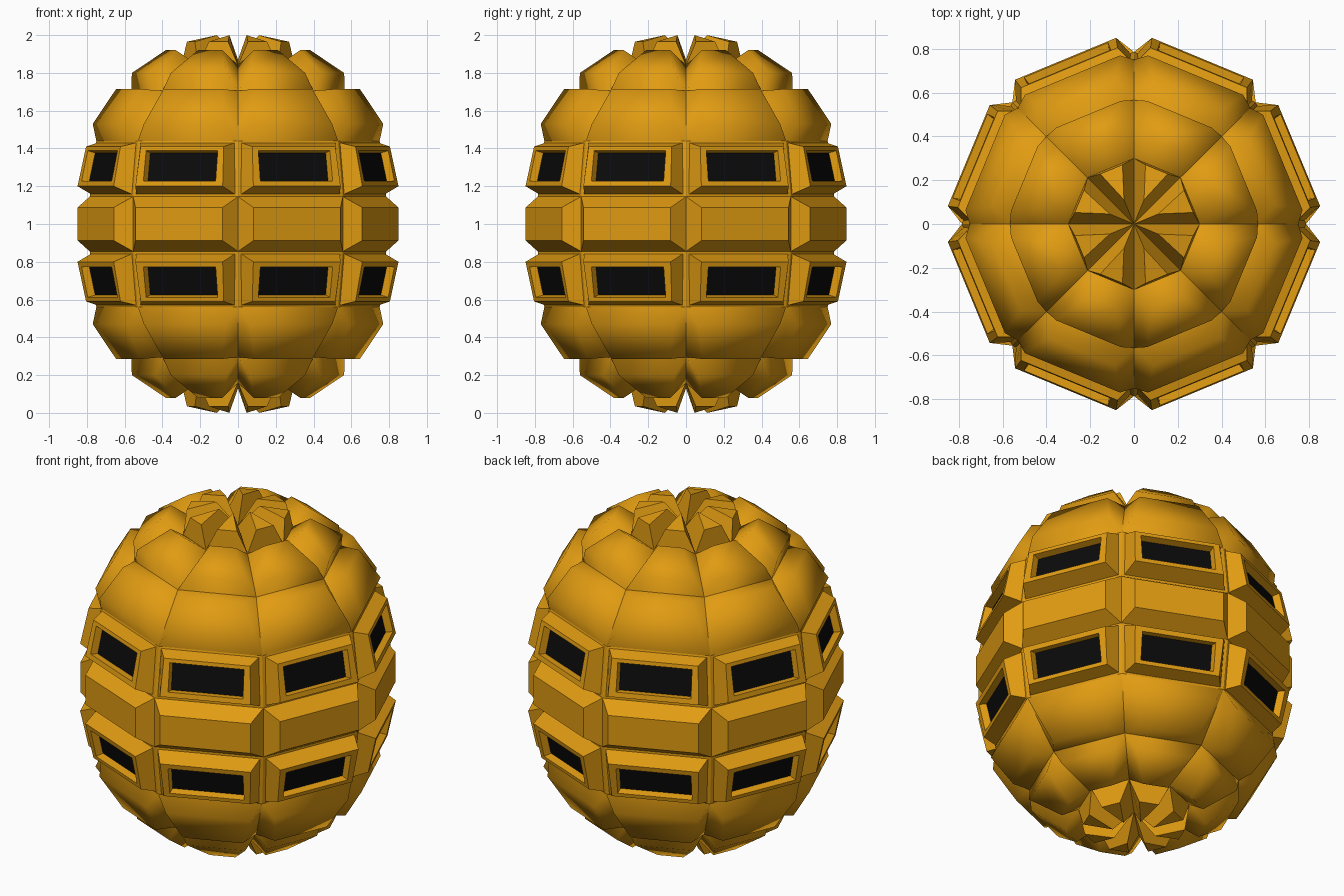
import bpy, math
from mathutils import Vector

if "Cube" in bpy.data.objects:
    bpy.data.objects.remove(bpy.data.objects["Cube"])

N = 8
HALF = math.pi / N


def mat(name, col):
    m = bpy.data.materials.new(name)
    m.diffuse_color = col
    m.use_nodes = True
    m.node_tree.nodes["Principled BSDF"].inputs["Base Color"].default_value = m.diffuse_color
    return m


gold = mat("gold", (0.75, 0.33, 0.006, 1))
black = mat("black", (0.003, 0.003, 0.003, 1))


def base(r, z):
    # edge on the shared seam between neighbouring panels: (distance, height, half width)
    return (r * math.cos(HALF), z, r * math.sin(HALF))


def ring(lo, hi):
    # four corners, counter-clockwise seen from outside
    return [(lo[0], -lo[2], lo[1]), (lo[0], lo[2], lo[1]),
            (hi[0], hi[2], hi[1]), (hi[0], -hi[2], hi[1])]


def panels(name, loops, mirror=True, smooth=False, cap=True, m=gold):
    """Eight stepped panels, each made of nested loops joined by side walls."""
    verts, faces = [], []
    n = len(loops[0])
    for s in ((1, -1) if mirror else (1,)):
        for k in range(N):
            a = (k + 0.5) * 2 * math.pi / N
            o = len(verts)
            for lp in loops:
                for x, y, z in lp:
                    verts.append((x * math.cos(a) - y * math.sin(a),
                                  x * math.sin(a) + y * math.cos(a), 1 + s * z))
            new = [[o + i * n + j, o + i * n + (j + 1) % n,
                    o + (i + 1) * n + (j + 1) % n, o + (i + 1) * n + j]
                   for i in range(len(loops) - 1) for j in range(n)]
            if cap:
                new.append([o + (len(loops) - 1) * n + j for j in range(n)])
            faces += [f if s > 0 else f[::-1] for f in new]
    me = bpy.data.meshes.new(name)
    me.from_pydata(verts, [], faces)
    me.materials.append(m)
    me.polygons.foreach_set("use_smooth", [smooth] * len(faces))
    ob = bpy.data.objects.new(name, me)
    bpy.context.collection.objects.link(ob)
    return ob


# seams between the bands: (radius, height above the middle)
S1, S2, S3, S4, TOP = (0.785, 0.145), (0.75, 0.44), (0.565, 0.705), (0.30, 0.84), 0.87

# middle belt
panels("middle_belt", [
    ring(base(S1[0], -S1[1]), base(*S1)),
    ring((0.815, -0.088, 0.25), (0.815, 0.088, 0.25))], mirror=False)

# window frames with a narrow seam, raised rim and recess
b1, b2 = base(*S1), base(*S2)
recess = ring((0.771, 0.225, 0.197), (0.737, 0.376, 0.197))
panels("window_frames", [
    ring(b1, b2),
    ring((b1[0], 0.158, b1[2] - 0.018), (b2[0] + 0.003, 0.43, b2[2] - 0.018)),
    ring((0.816, 0.20, 0.25), (0.772, 0.41, 0.238)),
    ring((0.810, 0.228, 0.207), (0.776, 0.388, 0.205)),
    recess], cap=False)
panels("window_glass", [recess], m=black)

# rounded shoulder panels
panels("shoulder_panels", [
    ring(b2, base(*S3)),
    ring((0.735, 0.53, 0.235), (0.63, 0.715, 0.165))], smooth=True)

# rounded crown panels
panels("crown_panels", [
    ring(base(*S3), base(*S4)),
    ring((0.542, 0.80, 0.16), (0.385, 0.92, 0.07))], smooth=True)

# end wedges meeting at the poles
b4 = base(*S4)
panels("end_wedges", [
    [(b4[0], -b4[2], b4[1]), (b4[0], b4[2], b4[1]), (0, 0, TOP)],
    [(0.27, -0.055, 0.965), (0.27, 0.055, 0.965), (0.12, 0, 1.0)]])
